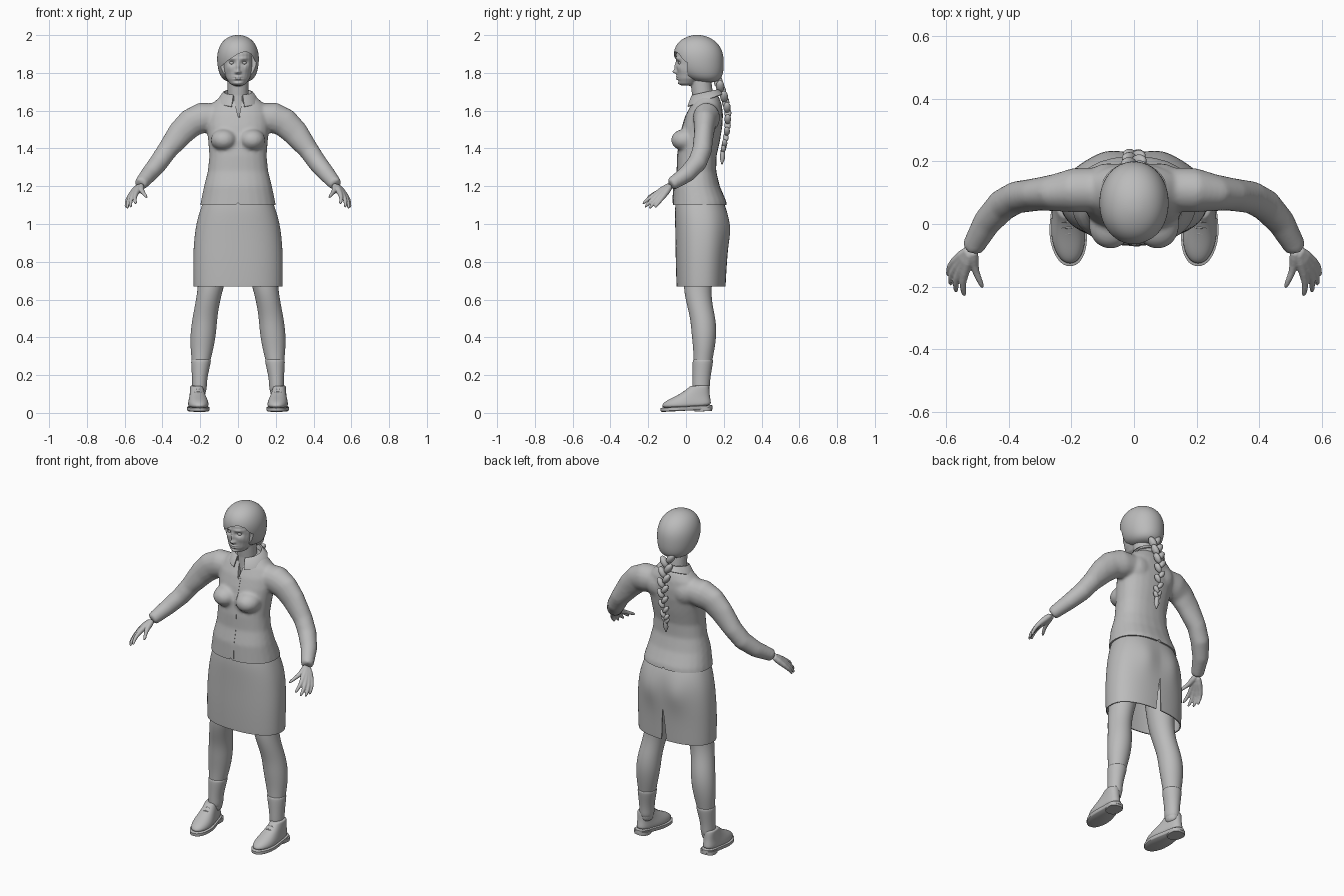
import bpy, bmesh, math
from mathutils import Vector, Matrix

if "Cube" in bpy.data.objects:
    bpy.data.objects.remove(bpy.data.objects["Cube"])

grey = bpy.data.materials.new("plain grey")
grey.use_nodes = True
grey.diffuse_color = (0.5, 0.5, 0.5, 1)
grey.node_tree.nodes["Principled BSDF"].inputs["Base Color"].default_value = grey.diffuse_color


def loft(bm, rings, power=1.0, seg=24, caps=True):
    """Skin a row of (centre, side, depth) superellipse rings."""
    def bend(t):
        return math.copysign(abs(t) ** power, t)
    rows = []
    for c, u, v in rings:
        angles = [2 * math.pi * i / seg for i in range(seg)]
        rows.append([bm.verts.new(c + u * bend(math.cos(a)) + v * bend(math.sin(a))) for a in angles])
    for low, high in zip(rows, rows[1:]):
        for i in range(seg):
            j = (i + 1) % seg
            bm.faces.new((low[i], low[j], high[j], high[i]))
    if caps:
        bm.faces.new(rows[0][::-1])
        bm.faces.new(rows[-1])


def stack(bm, rows, **kw):
    """Level rings given as z, x, y, half width, half depth."""
    loft(bm, [(Vector((x, y, z)), Vector((rx, 0, 0)), Vector((0, ry, 0))) for z, x, y, rx, ry in rows], **kw)


def tube(bm, rows, side=1, seg=16):
    """Rings square to a path given as x, y, z, height radius, depth radius."""
    pts = [Vector((side * r[0], r[1], r[2])) for r in rows]
    rings = []
    for i, p in enumerate(pts):
        t = (pts[min(i + 1, len(pts) - 1)] - pts[max(i - 1, 0)]).normalized()
        u = t.cross(Vector((0, 1, 0))).normalized()
        rings.append((p, u * rows[i][3], t.cross(u) * rows[i][4]))
    loft(bm, rings, seg=seg)


def ball(bm, centre, radii, turn=0.0):
    m = Matrix.Translation(centre) @ Matrix.Rotation(turn, 4, "Y") @ Matrix.Diagonal((*radii, 1))
    bmesh.ops.create_uvsphere(bm, u_segments=20, v_segments=12, radius=1, matrix=m)


def prism(bm, outline, y0, y1):
    """Extrude an x, z outline along y."""
    face = bm.faces.new([bm.verts.new((x, y0, z)) for x, z in outline])
    new = bmesh.ops.extrude_face_region(bm, geom=[face])["geom"]
    bmesh.ops.translate(bm, vec=(0, y1 - y0, 0), verts=[g for g in new if isinstance(g, bmesh.types.BMVert)])


def make(name, bm, *mods, angle=50):
    """Turn a bmesh into a shaded object and apply its modifiers."""
    bmesh.ops.recalc_face_normals(bm, faces=bm.faces)
    mesh = bpy.data.meshes.new(name)
    bm.to_mesh(mesh)
    bm.free()
    mesh.materials.append(grey)
    ob = bpy.data.objects.new(name, mesh)
    bpy.context.collection.objects.link(ob)
    bpy.ops.object.select_all(action="DESELECT")
    ob.select_set(True)
    bpy.context.view_layer.objects.active = ob
    for kind, settings in mods:
        m = ob.modifiers.new(kind.title(), kind)
        for key, value in settings.items():
            setattr(m, key, value)
        bpy.ops.object.modifier_apply(modifier=m.name)
    bpy.ops.object.shade_smooth_by_angle(angle=math.radians(angle))
    return ob


def cutter(name, outline, y0, y1):
    bm = bmesh.new()
    prism(bm, outline, y0, y1)
    ob = make(name, bm)
    ob.hide_render = True
    ob.hide_set(True)
    return "BOOLEAN", {"operation": "DIFFERENCE", "object": ob, "solver": "EXACT"}


def fuse(size, smooth):
    return [("REMESH", {"mode": "VOXEL", "voxel_size": size}), ("SMOOTH", {"factor": 0.5, "iterations": smooth})]


def sculpt(ob, bumps, limit):
    """Push the front in or out with soft bumps: x, z, width, height, shift."""
    for v in ob.data.vertices:
        if v.co.y < limit:
            x, z = v.co.x, v.co.z
            v.co.y += sum(d * math.exp(-((abs(x) - cx) / w) ** 2 - ((z - cz) / h) ** 2) for cx, cz, w, h, d in bumps)


SUB = ("SUBSURF", {"levels": 2})
MIRROR = ("MIRROR", {"use_axis": (True, False, False)})

# Shirt: body, bust and sleeves fused, then hemmed and opened at the neck
bm = bmesh.new()
stack(bm, [(1.05, 0, .075, .208, .147), (1.12, 0, .072, .197, .142), (1.2, 0, .056, .18, .123),
           (1.28, 0, .056, .16, .104), (1.36, 0, .058, .152, .104), (1.44, 0, .072, .158, .108),
           (1.52, 0, .087, .168, .106), (1.58, 0, .098, .165, .098), (1.63, 0, .108, .145, .082),
           (1.67, 0, .112, .1, .064), (1.69, 0, .11, .06, .05)], power=.88)
for s in (1, -1):
    ball(bm, (s * .075, -.005, 1.445), (.07, .075, .058))
    ball(bm, (s * .08, .11, 1.56), (.09, .085, .09))
    tube(bm, [(.1, .11, 1.57, .07, .07), (.19, .108, 1.562, .082, .072), (.25, .1, 1.535, .077, .06),
              (.305, .095, 1.48, .07, .053), (.375, .085, 1.39, .054, .052), (.42, .06, 1.325, .051, .052),
              (.47, .005, 1.265, .045, .046), (.515, -.075, 1.212, .036, .035), (.518, -.081, 1.208, .03, .03)], s)
neck_cut = cutter("neck_cutter", [(-.04, 1.75), (.04, 1.75), (.006, 1.57), (0, 1.57)], -.15, .075)
hem_cut = cutter("hem_cutter", [(-.4, .9), (.4, .9), (.4, 1.1), (.012, 1.1), (0, 1.112), (-.012, 1.1), (-.4, 1.1)], -.5, .5)
shirt = make("shirt", bm, *fuse(.009, 8), neck_cut, hem_cut)

# Shirt front edge laid over the chest
bm = bmesh.new()
bmesh.ops.create_grid(bm, x_segments=2, y_segments=60, size=1)
for v in bm.verts:
    v.co = (.011 + v.co.x * .009, -.2, 1.345 + v.co.y * .235)
make("shirt_placket", bm, ("SHRINKWRAP", {"target": shirt, "wrap_method": "PROJECT", "use_project_y": True,
     "offset": .002}), ("SOLIDIFY", {"thickness": .004}))

# Turned-down collar, open at the front
bm = bmesh.new()
rows = []
for rx, ry, top, drop in ((.062, .062, 1.655, .02), (.073, .068, 1.698, .015), (.08, .075, 1.697, .017), (.108, .098, 1.655, .035)):
    gap = .32
    arc = [gap + (2 * math.pi - 2 * gap) * i / 36 for i in range(37)]
    rows.append([bm.verts.new((rx * math.sin(a), .1 - ry * math.cos(a), top - drop * math.cos(a))) for a in arc])
for a, b in zip(rows, rows[1:]):
    for i in range(36):
        bm.faces.new((a[i], a[i + 1], b[i + 1], b[i]))
make("collar", bm, ("SOLIDIFY", {"thickness": .005}))

# Skirt: open shell with a slit behind
bm = bmesh.new()
stack(bm, [(.67, 0, .08, .236, .13), (.68, 0, .08, .237, .131), (.8, 0, .081, .239, .136), (.9, 0, .085, .235, .141),
           (1.0, 0, .086, .223, .144), (1.08, 0, .078, .2, .138), (1.14, 0, .068, .175, .12)], power=.86, seg=32, caps=False)
slit = cutter("slit_cutter", [(-.022, .6), (.022, .6), (.002, .86), (-.002, .86)], .1, .4)
skirt = make("skirt", bm, SUB, ("SOLIDIFY", {"thickness": .006}), slit)
for v in skirt.data.vertices:
    if v.co.y > .1:
        v.co.y += .012 * math.exp(-((abs(v.co.x) - .09) / .06) ** 2 - ((v.co.z - .97) / .09) ** 2)

# Legs and socks
bm = bmesh.new()
stack(bm, [(.92, .115, .08, .09, .1), (.76, .13, .068, .078, .08), (.66, .145, .06, .068, .074), (.58, .162, .07, .064, .068),
           (.5, .176, .09, .066, .067), (.42, .184, .096, .069, .067), (.34, .191, .095, .061, .057), (.28, .195, .09, .05, .05),
           (.2, .202, .083, .038, .044), (.14, .204, .08, .035, .042), (.08, .204, .08, .035, .042)])
make("legs", bm, SUB, MIRROR)
bm = bmesh.new()
stack(bm, [(.285, .195, .09, .05, .051), (.28, .195, .09, .055, .056), (.2, .202, .083, .042, .048),
           (.15, .204, .08, .039, .046), (.1, .204, .08, .038, .045)])
make("socks", bm, SUB, MIRROR)

# Shoes: sole, heel, upper, rim and laces, built straight then turned
place = Matrix.Translation((.213, .004, .006)) @ Matrix.Rotation(math.radians(-5), 4, "Z") @ Matrix.Rotation(math.radians(3), 4, "X")


def shoe_part(name, bm, *mods):
    for v in bm.verts:
        # narrow waist and heel, rounded toe
        v.co.x *= 1 - .22 * math.exp(-((v.co.y - .06) / .07) ** 2)
    bm.transform(place)
    make(name, bm, *mods, MIRROR)


bm = bmesh.new()
stack(bm, [(z, 0, 0, rx, ry) for z, rx, ry in ((.006, .058, .132), (.01, .063, .138), (.026, .063, .138), (.028, .058, .134))], seg=32, power=.9)
shoe_part("shoe_soles", bm)
bm = bmesh.new()
stack(bm, [(-.002, 0, .088, .052, .047), (.02, 0, .088, .054, .049)], seg=32, power=.85)
shoe_part("shoe_heels", bm)
bm = bmesh.new()
stack(bm, [(.02, 0, 0, .057, .131), (.045, 0, 0, .059, .132), (.065, 0, .012, .055, .117), (.085, 0, .036, .05, .091),
           (.11, 0, .061, .046, .066), (.13, 0, .072, .044, .053), (.136, 0, .073, .038, .047)], seg=24, power=.92)
shoe_part("shoe_uppers", bm, SUB)
bm = bmesh.new()
for i in range(4):
    y, z = -.05 + i * .02, .084 + i * .0125
    tube(bm, [(-.026, y, z - .008, .004, .004), (0, y, z, .004, .004), (.026, y, z - .008, .004, .004)], seg=8)
shoe_part("shoe_laces", bm, SUB)

# Hands: each finger runs from wrist to tip, fused into a palm
bm = bmesh.new()
wrist = (.515, -.077, 1.21, .024, .024)
for knuckle, middle, tip in (((.581, -.122, 1.142), (.592, -.147, 1.112), (.592, -.167, 1.083)),
                             ((.572, -.139, 1.145), (.586, -.172, 1.11), (.585, -.197, 1.079)),
                             ((.56, -.154, 1.15), (.571, -.192, 1.117), (.567, -.219, 1.086)),
                             ((.545, -.166, 1.156), (.548, -.203, 1.13), (.54, -.232, 1.104)),
                             ((.512, -.135, 1.174), (.497, -.172, 1.16), (.481, -.207, 1.138))):
    tube(bm, [wrist, (*knuckle, .0135, .0135), (*middle, .01, .01), (*tip, .008, .008)], seg=12)
make("hands", bm, ("SUBSURF", {"levels": 1}), *fuse(.004, 2), MIRROR)

# Head and neck with sculpted features
bm = bmesh.new()
stack(bm, [(1.732, 0, .005, .022, .025), (1.742, 0, .008, .042, .045), (1.77, 0, .024, .062, .07), (1.81, 0, .04, .076, .089),
           (1.86, 0, .055, .083, .108), (1.9, 0, .06, .083, .112), (1.95, 0, .06, .068, .085), (1.96, 0, .06, .05, .06)], power=.95)
stack(bm, [(1.5, 0, .09, .08, .05), (1.6, 0, .092, .068, .062), (1.68, 0, .088, .055, .056), (1.79, 0, .075, .055, .055)])
head = make("head", bm, *fuse(.004, 4))
sculpt(head, [(0, 1.806, .011, .011, -.019), (.011, 1.803, .006, .007, -.009), (0, 1.83, .009, .022, -.012),
              (.032, 1.853, .017, .011, .013), (.033, 1.876, .024, .008, -.006), (.048, 1.825, .02, .018, -.005),
              (0, 1.779, .018, .0045, -.009), (0, 1.768, .016, .005, -.009), (0, 1.7735, .024, .0025, .005),
              (0, 1.757, .022, .005, .004), (0, 1.744, .02, .009, -.006)], .03)
bm = bmesh.new()
ball(bm, (.032, -.029, 1.853), (.0135, .0125, .0095))
make("eyes", bm, MIRROR)

# Hair: rounded cap cut away from the face below a slanted fringe
bm = bmesh.new()
stack(bm, [(1.748, 0, .11, .045, .04), (1.765, 0, .095, .083, .09), (1.8, 0, .08, .102, .119), (1.85, 0, .07, .112, .132),
           (1.9, 0, .065, .112, .134), (1.94, 0, .062, .1, .12), (1.97, 0, .06, .08, .095), (1.99, 0, .06, .052, .06),
           (2.001, 0, .06, .018, .02)], power=.97)
fringe = cutter("fringe_cutter", [(-.15, 1.7), (-.15, 1.815), (-.095, 1.83), (-.05, 1.868), (0, 1.9), (.04, 1.914),
                                  (.07, 1.9), (.095, 1.855), (.15, 1.84), (.15, 1.7)], -.2, .008)
make("hair", bm, SUB, fringe)

# Braid: overlapping slanted strands down the back, tied above a tuft
bm = bmesh.new()
path = [Vector(p) for p in ((0, .17, 1.755), (0, .2, 1.68), (0, .222, 1.6), (0, .22, 1.51), (0, .203, 1.42), (0, .195, 1.385))]
steps = 15
for i in range(steps):
    f = i / (steps - 1) * (len(path) - 1)
    k = min(int(f), len(path) - 2)
    p = path[k].lerp(path[k + 1], f - k)
    s = 1 if i % 2 else -1
    size = 1 - .5 * i / steps
    ball(bm, p + Vector((s * .018 * size, 0, 0)), (.02 * size, .023 * size, .038 * size), s * .6)
stack(bm, [(1.385, 0, .195, .012, .012), (1.37, 0, .194, .013, .013), (1.345, 0, .193, .015, .013), (1.315, 0, .19, .003, .003)], seg=12)
make("braid", bm)
